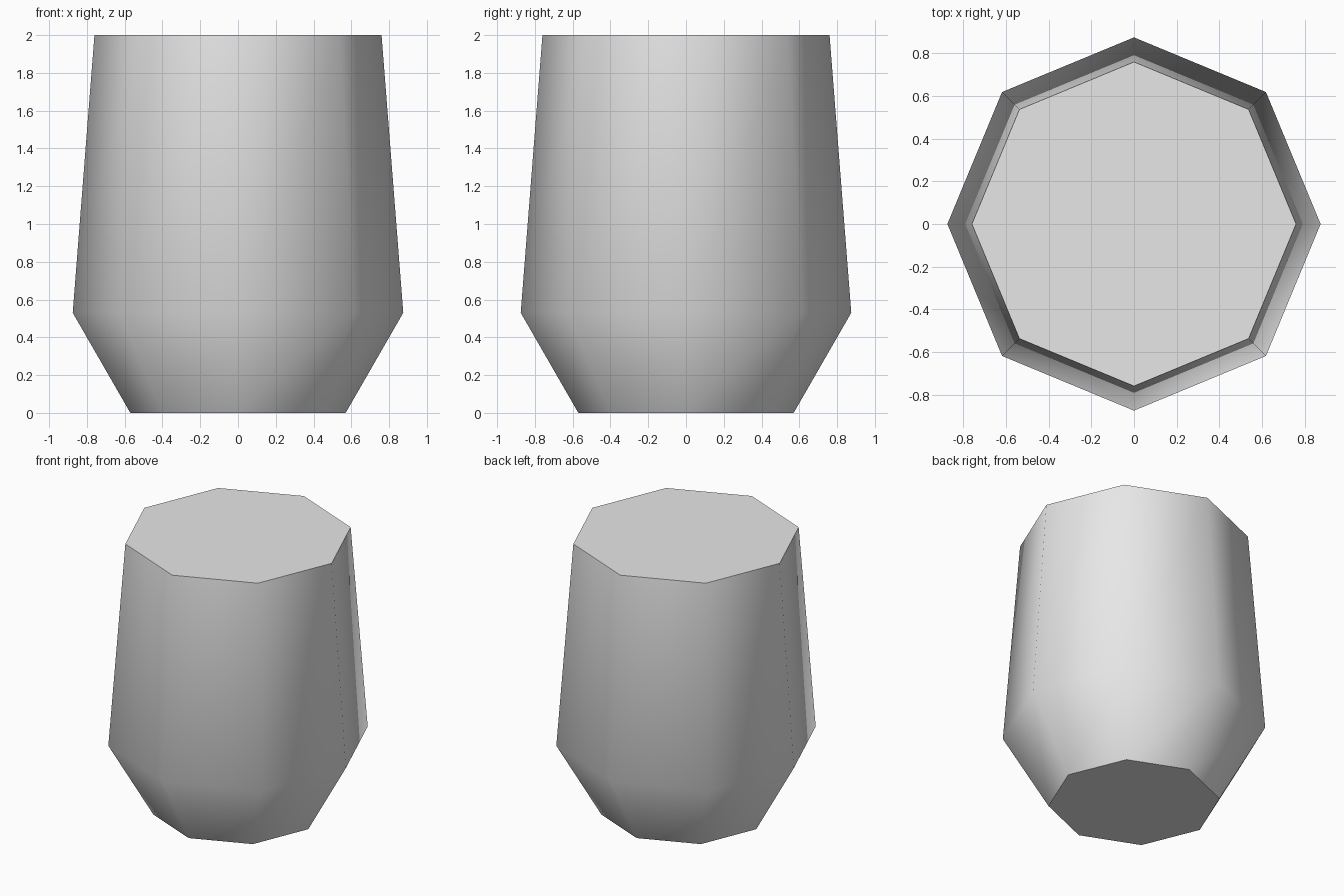
import bpy
import bmesh
import math

cube = bpy.data.objects.get("Cube")
if cube:
    bpy.data.objects.remove(cube, do_unlink=True)

SIDES = 8
PROFILE = [(0.57, 0.0), (0.875, 0.53), (0.76, 2.0)]  # radius, height

# Plain grey material
grey = bpy.data.materials.new("light_grey")
grey.use_nodes = True
colour = (0.8, 0.8, 0.8, 1.0)
grey.diffuse_color = colour
grey.node_tree.nodes["Principled BSDF"].inputs["Base Color"].default_value = colour


def ring(bm, radius, height):
    angles = [math.tau * i / SIDES for i in range(SIDES)]
    return [bm.verts.new((radius * math.cos(a), radius * math.sin(a), height))
            for a in angles]


# Eight-sided tapered body, closed at both ends
bm = bmesh.new()
rings = [ring(bm, r, z) for r, z in PROFILE]
for low, high in zip(rings, rings[1:]):
    for i in range(SIDES):
        j = (i + 1) % SIDES
        bm.faces.new((low[i], low[j], high[j], high[i]))
bm.faces.new(rings[0][::-1])
bm.faces.new(rings[-1])
bmesh.ops.recalc_face_normals(bm, faces=bm.faces)

mesh = bpy.data.meshes.new("tapered_body")
bm.to_mesh(mesh)
bm.free()
mesh.materials.append(grey)
body = bpy.data.objects.new("tapered_body", mesh)
bpy.context.collection.objects.link(body)

# Smooth sides with crisp top and bottom edges
bpy.ops.object.select_all(action="DESELECT")
body.select_set(True)
bpy.context.view_layer.objects.active = body
bpy.ops.object.shade_smooth_by_angle(angle=math.radians(50))
